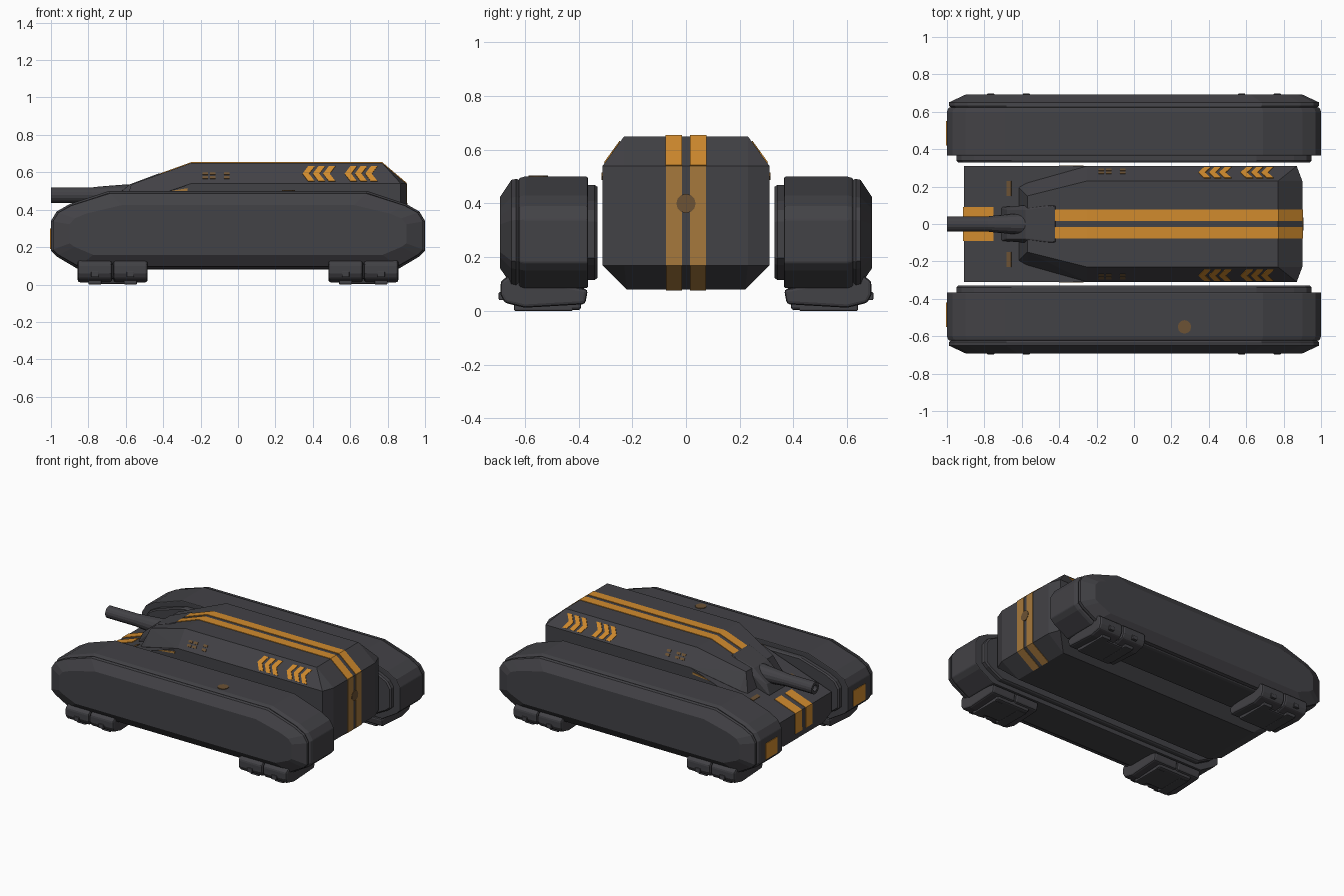
import bpy, bmesh, math
from mathutils import Vector

cube = bpy.data.objects.get("Cube")
if cube:
    bpy.data.objects.remove(cube)


def material(name, rgb):
    m = bpy.data.materials.new(name)
    m.use_nodes = True
    m.diffuse_color = (*rgb, 1)
    bsdf = m.node_tree.nodes["Principled BSDF"]
    bsdf.inputs["Base Color"].default_value = (*rgb, 1)
    bsdf.inputs["Roughness"].default_value = 0.7
    return m


GREY = material("dark grey", (0.055, 0.054, 0.061))
ORANGE = material("orange", (0.64, 0.26, 0.027))
DULL = material("worn orange", (0.38, 0.19, 0.045))
BROWN = material("faded brown", (0.15, 0.085, 0.035))


def finish(name, bm, mat, bevel=0, mirror=False):
    bmesh.ops.recalc_face_normals(bm, faces=bm.faces)
    me = bpy.data.meshes.new(name)
    bm.to_mesh(me)
    bm.free()
    me.materials.append(mat)
    ob = bpy.data.objects.new(name, me)
    bpy.context.collection.objects.link(ob)
    if bevel:
        mod = ob.modifiers.new("bevel", "BEVEL")
        mod.width = bevel
        mod.segments = 2
        mod.limit_method = "ANGLE"
    if mirror:
        ob.modifiers.new("mirror", "MIRROR").use_axis = (False, True, False)
    return ob


def both(points):
    return [(x, s * y, z) for x, y, z in points for s in (-1, 1)]


def convex(name, points, mat, **kw):
    bm = bmesh.new()
    for p in points:
        bm.verts.new(p)
    res = bmesh.ops.convex_hull(bm, input=bm.verts)
    bmesh.ops.delete(bm, geom=[v for v in bm.verts if not v.link_faces], context="VERTS")
    bmesh.ops.dissolve_limit(bm, angle_limit=0.02, verts=bm.verts, edges=bm.edges)
    return finish(name, bm, mat, **kw)


def loft(name, rings, mat, **kw):
    bm = bmesh.new()
    rows = [[bm.verts.new(p) for p in ring] for ring in rings]
    n = len(rows[0])
    for a, b in zip(rows, rows[1:]):
        for i in range(n):
            j = (i + 1) % n
            bm.faces.new((a[i], a[j], b[j], b[i]))
    bm.faces.new(rows[0])
    bm.faces.new(rows[-1])
    return finish(name, bm, mat, **kw)


def plates(name, polygons, mat, mirror=False):
    """Thin painted plates centred on the surface they lie on."""
    bm = bmesh.new()
    for poly in polygons:
        bm.faces.new([bm.verts.new(p) for p in poly])
    bmesh.ops.remove_doubles(bm, verts=bm.verts, dist=0.0005)
    ob = finish(name, bm, mat)
    mod = ob.modifiers.new("thickness", "SOLIDIFY")
    mod.thickness = 0.008
    mod.offset = 0
    if mirror:
        ob.modifiers.new("mirror", "MIRROR").use_axis = (False, True, False)
    return ob


def ribbons(name, path, y0, y1, mat):
    quads = [[(a[0], y0, a[1]), (b[0], y0, b[1]), (b[0], y1, b[1]), (a[0], y1, a[1])]
             for a, b in zip(path, path[1:])]
    plates(name, quads, mat, mirror=True)


# Central hull with its sloping front deck
convex("hull", both([
    (-0.91, 0.31, 0.31), (-0.91, 0.31, 0.17), (-0.91, 0.22, 0.13), (-0.8, 0.22, 0.08),
    (-0.25, 0.31, 0.54), (0.87, 0.31, 0.54), (0.87, 0.31, 0.17),
    (0.9, 0.23, 0.54), (0.9, 0.23, 0.17), (0.77, 0.22, 0.08)]), GREY)

# Upper superstructure, wedge shaped at the gun end
convex("turret", both([
    (-0.62, 0.2, 0.4), (-0.57, 0.22, 0.43), (-0.57, 0.15, 0.535),
    (-0.25, 0.31, 0.54), (-0.25, 0.23, 0.65), (0.77, 0.23, 0.65),
    (0.87, 0.31, 0.54), (0.9, 0.23, 0.54), (0.86, 0.3, 0.48), (-0.25, 0.3, 0.48)]), GREY)

# Gun mount and hollow barrel
convex("gun_mount", both([
    (-0.71, 0.09, 0.38), (-0.68, 0.08, 0.45), (-0.58, 0.08, 0.535),
    (-0.58, 0.1, 0.5), (-0.42, 0.1, 0.595), (-0.42, 0.1, 0.42)]), GREY, bevel=0.006)


def circle(x, r, n=16):
    return [(x, r * math.cos(math.tau * i / n), 0.478 + r * math.sin(math.tau * i / n))
            for i in range(n)]


loft("barrel", [circle(x, r) for x, r in (
    (-0.95, 0.022), (-1, 0.022), (-1, 0.041), (-0.78, 0.041), (-0.74, 0.046),
    (-0.6, 0.057), (-0.5, 0.06))], GREY)

# Side pods: one profile lofted across several widths, mirrored to both sides
half = [(0.69, 0.5), (0.9, 0.43), (0.97, 0.39), (1, 0.34), (1, 0.18), (0.97, 0.15), (0.86, 0.085)]
profile = half + [(-x, z) for x, z in reversed(half)]


def pod_ring(y, dx, dz):
    return [(x * dx, y, 0.29 + (z - 0.29) * dz) for x, z in profile]


loft("pod", [pod_ring(*r) for r in (
    (0.365, 1, 1), (0.6, 1, 1), (0.622, 0.993, 0.97))], GREY, bevel=0.006, mirror=True)
loft("pod_outer_armour", [pod_ring(*r) for r in (
    (0.615, 0.97, 0.93), (0.632, 0.99, 0.96), (0.65, 0.99, 0.94), (0.692, 0.9, 0.64))],
    GREY, mirror=True)
loft("pod_inner_flange", [pod_ring(*r) for r in (
    (0.37, 0.95, 0.85), (0.34, 0.95, 0.85), (0.33, 0.94, 0.82))], GREY, mirror=True)


# Feet under each end of the pods
def box(name, x, y, z, bevel):
    pts = [(a, b, c) for a in x for b in y for c in z]
    convex(name, pts, GREY, bevel=bevel, mirror=True)


for end, cx in (("front", -0.67), ("rear", 0.67)):
    box(end + "_foot_block", (cx - 0.16, cx + 0.16), (0.38, 0.655), (0.03, 0.15), 0.015)
    box(end + "_foot_sole", (cx - 0.13, cx + 0.13), (0.39, 0.61), (0.003, 0.06), 0.012)
    for i, s in enumerate((-1, 1)):
        mid = cx + s * 0.095
        convex(f"{end}_foot_pad_{i + 1}", [
            (mid + d, y, z) for d in (-0.092, 0.092) for y, z in (
                (0.365, 0.08), (0.375, 0.025), (0.6, 0.012), (0.675, 0.03),
                (0.69, 0.06), (0.69, 0.11), (0.655, 0.135))], GREY, bevel=0.012, mirror=True)
        box(f"{end}_foot_lug_{i + 1}", (mid - 0.02, mid + 0.02), (0.62, 0.697), (0.04, 0.07), 0.004)
        box(f"{end}_foot_tread_{i + 1}", (mid - 0.035, mid + 0.035), (0.42, 0.64), (0.0, 0.03), 0.006)

# Twin racing stripes along the hull
ribbons("top_stripes", [(-0.53, 0.549), (-0.25, 0.65), (0.77, 0.65), (0.9, 0.54)], 0.015, 0.077, ORANGE)
ribbons("rear_stripes", [(0.9, 0.54), (0.9, 0.17), (0.77, 0.08)], 0.015, 0.075, DULL)
ribbons("deck_stripes", [(-0.75, 0.366), (-0.91, 0.31), (-0.91, 0.17)], 0.02, 0.092, ORANGE)


# Markings on the sloped shoulders
def shoulder(x, t):
    return (x, 0.31 - 0.08 * t, 0.54 + 0.11 * t)


chevrons = []
for x0, count in ((0.345, 3), (0.57, 3)):
    for k in range(count):
        x = x0 + k * 0.055
        for t in (0.1, 0.82):
            chevrons.append([shoulder(x, 0.46), shoulder(x + 0.035, 0.46),
                             shoulder(x + 0.065, t), shoulder(x + 0.03, t)])
plates("shoulder_chevrons", chevrons, ORANGE, mirror=True)

dashes = []
for x in (-0.19, -0.15, -0.075):
    for t in (0.22, 0.42):
        dashes.append([shoulder(x, t), shoulder(x + 0.03, t),
                       shoulder(x + 0.03, t + 0.12), shoulder(x, t + 0.12)])
plates("shoulder_dashes", dashes, BROWN, mirror=True)
plates("side_flash", [[(-0.4, 0.31, 0.487), (-0.27, 0.31, 0.5),
                       (-0.27, 0.31, 0.515), (-0.36, 0.31, 0.5)]], DULL, mirror=True)
plates("deck_marks", [[(-0.68, 0.15, 0.39), (-0.655, 0.15, 0.399),
                       (-0.655, 0.23, 0.399), (-0.68, 0.23, 0.39)]], BROWN, mirror=True)

# Lamps on the gun end of the pods, and two round badges
plates("pod_end_lamps", [[(-1, 0.42, 0.19), (-1, 0.55, 0.19),
                          (-1, 0.55, 0.3), (-1, 0.42, 0.3)]], ORANGE, mirror=True)
ring = [(0.036 * math.cos(math.tau * i / 12), 0.036 * math.sin(math.tau * i / 12)) for i in range(12)]
plates("pod_top_badge", [[(0.27 + u, -0.55 + v, 0.5) for u, v in ring]], BROWN)
plates("rear_badge", [[(0.902, u, 0.4 + v) for u, v in ring]], BROWN)
